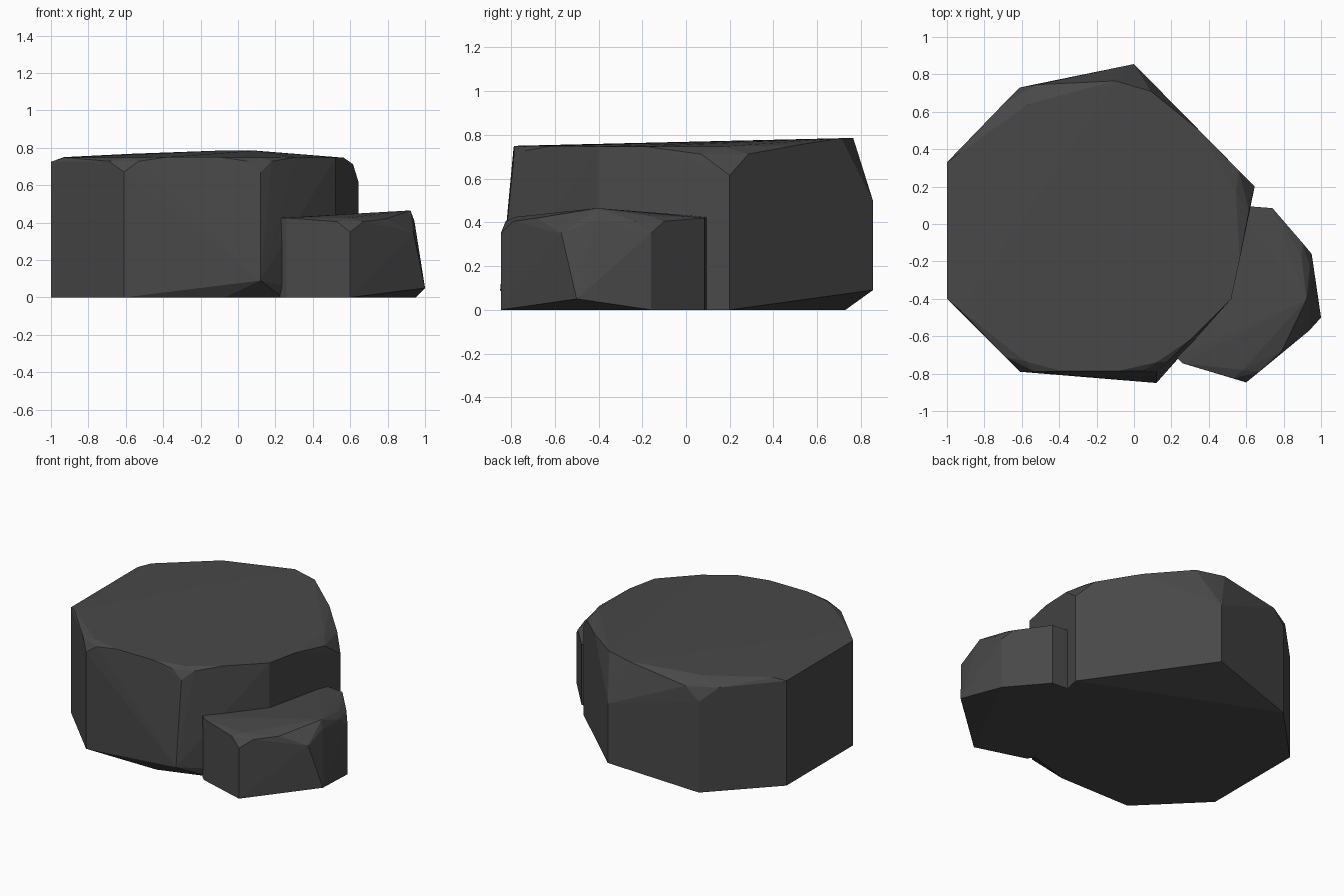
import bpy, bmesh, math

stone = bpy.data.materials.new("dark grey stone")
stone.diffuse_color = (0.065, 0.065, 0.065, 1)


def make_rock(name, posts, crown):
    """Convex stone: posts are upright edges (x, y, bottom z, top z),
    crown holds the chipped points around the top."""
    bm = bmesh.new()
    for x, y, z0, z1 in posts:
        bm.verts.new((x, y, z0))
        bm.verts.new((x, y, z1))
    for p in crown:
        bm.verts.new(p)
    res = bmesh.ops.convex_hull(bm, input=bm.verts[:])
    loose = {g for g in res["geom_interior"] + res["geom_unused"]
             if isinstance(g, bmesh.types.BMVert)}
    bmesh.ops.delete(bm, geom=list(loose), context='VERTS')
    bmesh.ops.dissolve_limit(bm, angle_limit=math.radians(1.5),
                             verts=bm.verts[:], edges=bm.edges[:])
    bmesh.ops.recalc_face_normals(bm, faces=bm.faces[:])
    me = bpy.data.meshes.new(name)
    bm.to_mesh(me)
    bm.free()
    me.materials.append(stone)
    ob = bpy.data.objects.new(name, me)
    bpy.context.collection.objects.link(ob)
    return ob


# Large boulder
make_rock("large_boulder", [
    (-1.0, 0.33, 0, 0.725), (-1.0, -0.40, 0, 0.725),
    (-0.61, -0.79, 0, 0.67), (0.52, -0.40, 0, 0.747),
    (0.645, 0.20, 0, 0.615), (0.0, 0.855, 0.09, 0.50),
    (-0.61, 0.73, 0, 0.63),
], [
    # leaning front corner and its undercut
    (0.12, -0.85, 0.09), (0.12, -0.79, 0.67),
    (-0.07, -0.79, 0), (0.24, -0.69, 0),
    # front rim
    (-0.93, -0.46, 0.748), (-0.69, -0.71, 0.728), (-0.53, -0.79, 0.728),
    (-0.58, -0.735, 0.748), (-0.38, -0.787, 0.75), (-0.09, -0.787, 0.75),
    (0.05, -0.785, 0.728), (0.18, -0.735, 0.728), (0.12, -0.74, 0.748),
    (0.31, -0.61, 0.75),
    # right rim
    (0.565, -0.19, 0.747), (0.615, 0.07, 0.712), (0.56, 0.285, 0.712),
    (0.545, 0.17, 0.747), (0.35, 0.50, 0.752),
    # back and left rim
    (0.09, 0.71, 0.785), (-0.10, 0.765, 0.785), (-0.52, 0.745, 0.72),
    (-0.70, 0.64, 0.715), (-0.57, 0.64, 0.768), (-0.93, 0.38, 0.75),
])

# Small boulder leaning against the right side
make_rock("small_boulder", [
    (0.225, -0.71, 0, 0.425), (0.26, -0.745, 0, 0.425),
    (0.60, -0.847, 0, 0.35), (0.95, -0.16, 0, 0.35),
    (0.74, 0.085, 0, 0.42), (0.54, 0.10, 0, 0.425),
    (0.26, -0.45, 0, 0.425),
], [
    # leaning right corner
    (1.0, -0.50, 0.05), (0.937, -0.57, 0.35),
    # rim
    (0.53, -0.825, 0.405), (0.67, -0.79, 0.405), (0.58, -0.78, 0.425),
    (0.79, -0.68, 0.42), (0.83, -0.56, 0.43), (0.922, -0.405, 0.465),
    (0.943, -0.42, 0.41), (0.94, -0.23, 0.405), (0.90, -0.10, 0.405),
    (0.895, -0.17, 0.43), (0.73, 0.03, 0.427),
])
